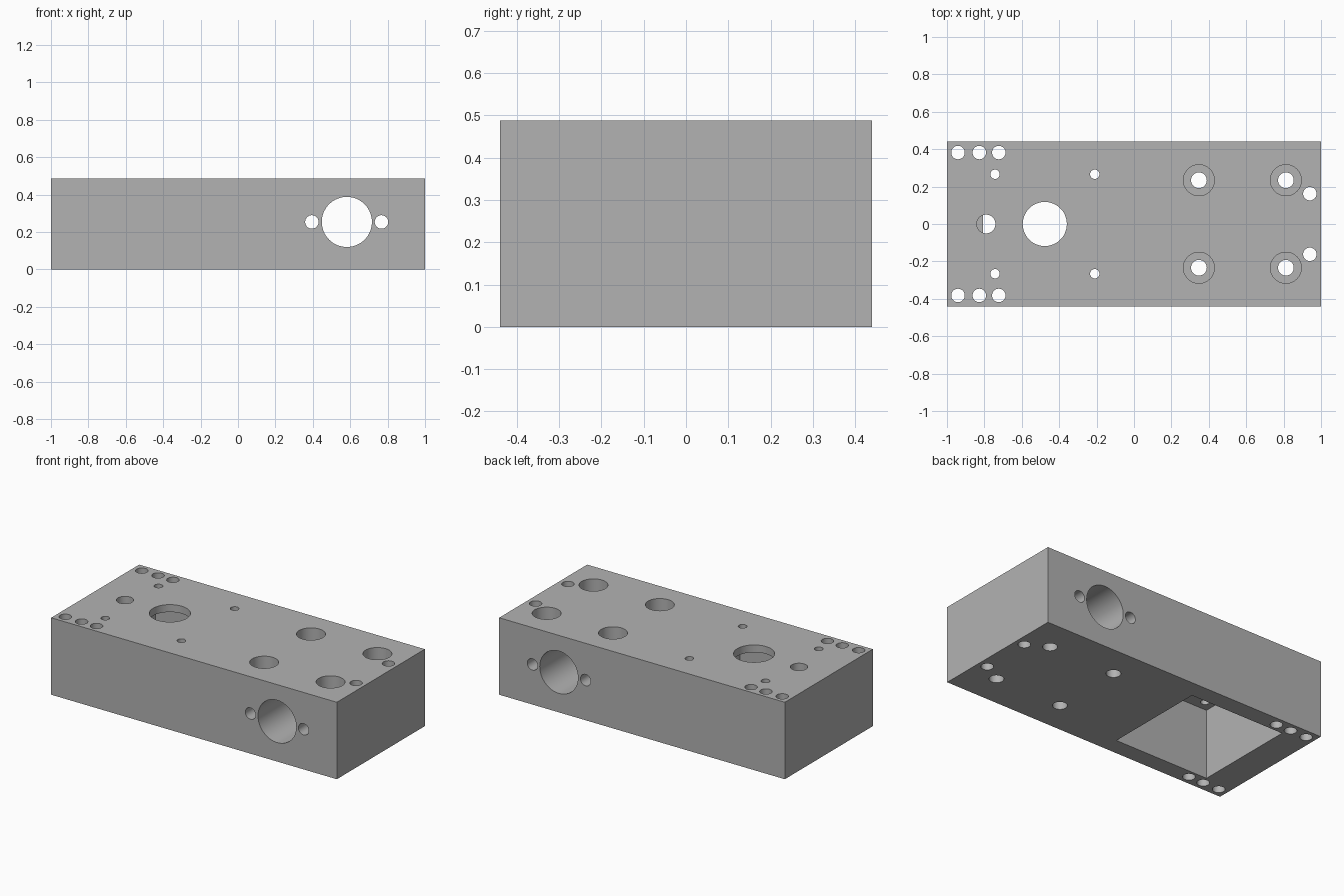
import bpy
import math

cube = bpy.data.objects.get("Cube")
if cube:
    bpy.data.objects.remove(cube, do_unlink=True)

HEIGHT = 0.487
MID = HEIGHT / 2

grey = bpy.data.materials.new("machined grey")
grey.use_nodes = True
grey.diffuse_color = (0.448, 0.448, 0.448, 1)
grey.node_tree.nodes["Principled BSDF"].inputs["Base Color"].default_value = (0.448, 0.448, 0.448, 1)


def box(name, low, high):
    """Box between two opposite corners."""
    centre = [(a + b) / 2 for a, b in zip(low, high)]
    bpy.ops.mesh.primitive_cube_add(size=1, location=centre)
    ob = bpy.context.object
    ob.name = name
    ob.scale = [b - a for a, b in zip(low, high)]
    bpy.ops.object.transform_apply(location=True, rotation=False, scale=True)
    ob.data.materials.append(grey)
    return ob


def cut(cutter):
    """Subtract a cutter from the block and discard it."""
    cutter.hide_render = True
    if not cutter.data.materials:
        cutter.data.materials.append(grey)
    bpy.ops.object.select_all(action="DESELECT")
    block.select_set(True)
    bpy.context.view_layer.objects.active = block
    mod = block.modifiers.new("cut", "BOOLEAN")
    mod.operation = "DIFFERENCE"
    mod.solver = "EXACT"
    mod.object = cutter
    bpy.ops.object.modifier_apply(modifier=mod.name)
    bpy.data.objects.remove(cutter, do_unlink=True)


def drill(x, y, radius, floor=-0.1):
    """Vertical hole from the top down to the floor height."""
    top = HEIGHT + 0.1
    bpy.ops.mesh.primitive_cylinder_add(vertices=48, radius=radius, depth=top - floor,
                                        location=(x, y, (top + floor) / 2))
    cut(bpy.context.object)


def cross_drill(x, z, radius):
    """Hole running through from front to back."""
    bpy.ops.mesh.primitive_cylinder_add(vertices=64, radius=radius, depth=1.2,
                                        location=(x, 0, z), rotation=(math.pi / 2, 0, 0))
    cut(bpy.context.object)


# Main body with a deep square pocket opening underneath
block = box("mounting_block", (-1, -0.44, 0), (1, 0.44, HEIGHT))
cut(box("pocket_cutter", (-0.808, -0.33, -0.1), (-0.148, 0.33, 0.44)))

# Openings in the thin roof of the pocket
drill(-0.477, 0, 0.118, 0.3)
drill(-0.791, 0, 0.05, 0.4)

for side in (-1, 1):
    # Row of holes along each edge, and the pair at the far end
    for x in (-0.941, -0.827, -0.723):
        drill(x, side * 0.382, 0.036)
    drill(0.94, side * 0.162, 0.036)
    # Small screw holes around the round opening
    for x in (-0.743, -0.21):
        drill(x, side * 0.266, 0.025, 0.3)
    # Counterbored bolt holes
    for x in (0.347, 0.812):
        drill(x, side * 0.234, 0.042)
        drill(x, side * 0.234, 0.083, HEIGHT - 0.13)

# Front to back bore with a small hole on either side
cross_drill(0.582, 0.254, 0.134)
for x in (0.395, 0.767):
    cross_drill(x, 0.254, 0.036)

# Smooth the bores while keeping the edges sharp
bpy.ops.object.select_all(action="DESELECT")
block.select_set(True)
bpy.context.view_layer.objects.active = block
bpy.ops.object.shade_smooth_by_angle(angle=math.radians(30))
